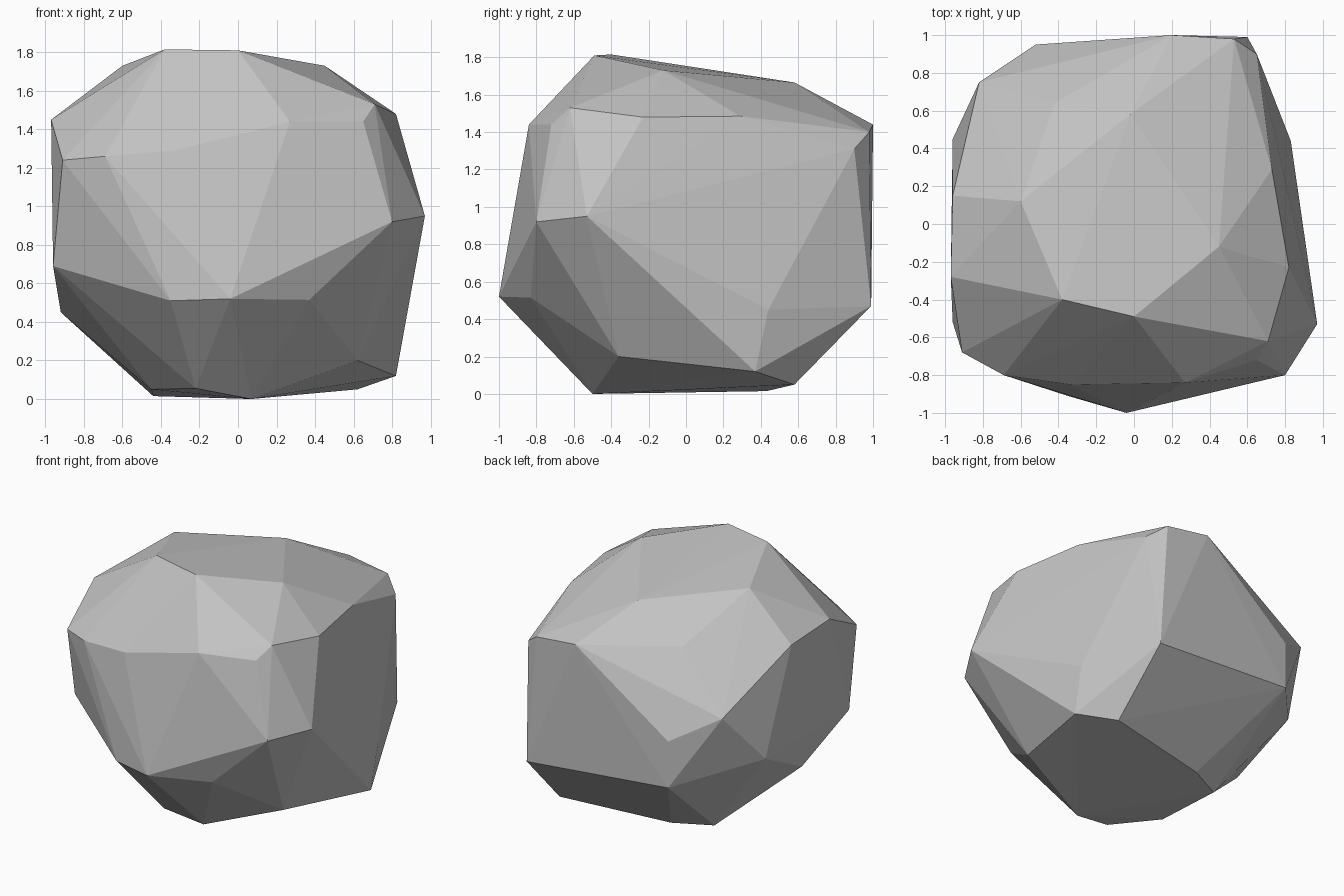
import bpy
import bmesh

# Remove the default cube only
default_cube = bpy.data.objects.get("Cube")
if default_cube:
    bpy.data.objects.remove(default_cube, do_unlink=True)


def make_material(name, colour):
    """Create one flat, matte colour."""
    material = bpy.data.materials.new(name)
    material.use_nodes = True
    material.diffuse_color = colour
    shader = next(node for node in material.node_tree.nodes
                  if node.type == "BSDF_PRINCIPLED")
    shader.inputs["Base Color"].default_value = colour
    shader.inputs["Roughness"].default_value = 1
    return material


def make_faceted_stone(name, corner_groups, material):
    """Wrap the chiselled corners in a tight convex skin with flat facets."""
    mesh = bpy.data.meshes.new(name)
    bm = bmesh.new()
    for group in corner_groups:
        for corner in group:
            bm.verts.new(corner)

    # Shrink-wrap the corners and drop whatever the skin does not use
    bmesh.ops.convex_hull(bm, input=list(bm.verts), use_existing_faces=False)
    loose_corners = [vert for vert in bm.verts if not vert.link_faces]
    bmesh.ops.delete(bm, geom=loose_corners, context="VERTS")
    bmesh.ops.recalc_face_normals(bm, faces=list(bm.faces))
    for face in bm.faces:
        face.smooth = False

    bm.to_mesh(mesh)
    bm.free()
    mesh.materials.append(material)
    stone = bpy.data.objects.new(name, mesh)
    bpy.context.scene.collection.objects.link(stone)
    return stone


# Crown: the corners around the top plateau
crown = [
    (0, -.49, 1.81), (-.38, -.4, 1.815), (.45, -.12, 1.73),
    (-.6, .12, 1.73), (-.02, .58, 1.665),
]

# Shoulder: the ring where the top breaks over into the sides
shoulder_front = [
    (.71, -.62, 1.53), (.65, -.72, 1.44), (.27, -.84, 1.44),
    (-.33, -.85, 1.29), (-.69, -.8, 1.26), (-.91, -.68, 1.24),
]
shoulder_sides = [
    (.82, -.23, 1.48), (.73, .29, 1.485),
    (-.97, -.28, 1.45), (-.96, .15, 1.42),
]
shoulder_back = [
    (.65, .9, 1.31), (.53, .98, 1.4), (.2, 1, 1.44),
    (-.42, .64, 1.45), (-.82, .75, 1.07),
]

# Belly: the widest corners around the middle
belly_front = [
    (.97, -.53, .95), (.8, -.8, .92), (.37, -.83, .515),
    (-.04, -1, .52), (-.35, -.91, .51), (-.96, -.52, .69),
]
belly_back = [
    (.83, .44, .45), (.6, .99, .47), (-.52, .95, .56),
    (-.52, .95, .9), (-.96, .45, .7), (-.92, -.03, .45),
]

# Foot: the corners around the resting face
foot = [
    (.82, .37, .12), (.62, .58, .05), (.62, -.36, .2), (.07, -.5, 0),
    (-.22, -.54, .055), (-.45, -.24, .05), (-.44, .3, .015),
    (-.18, .43, .015),
]

stone_grey = make_material("stone grey", (.55, .55, .55, 1))
make_faceted_stone(
    "boulder",
    [crown, shoulder_front, shoulder_sides, shoulder_back,
     belly_front, belly_back, foot],
    stone_grey,
)
